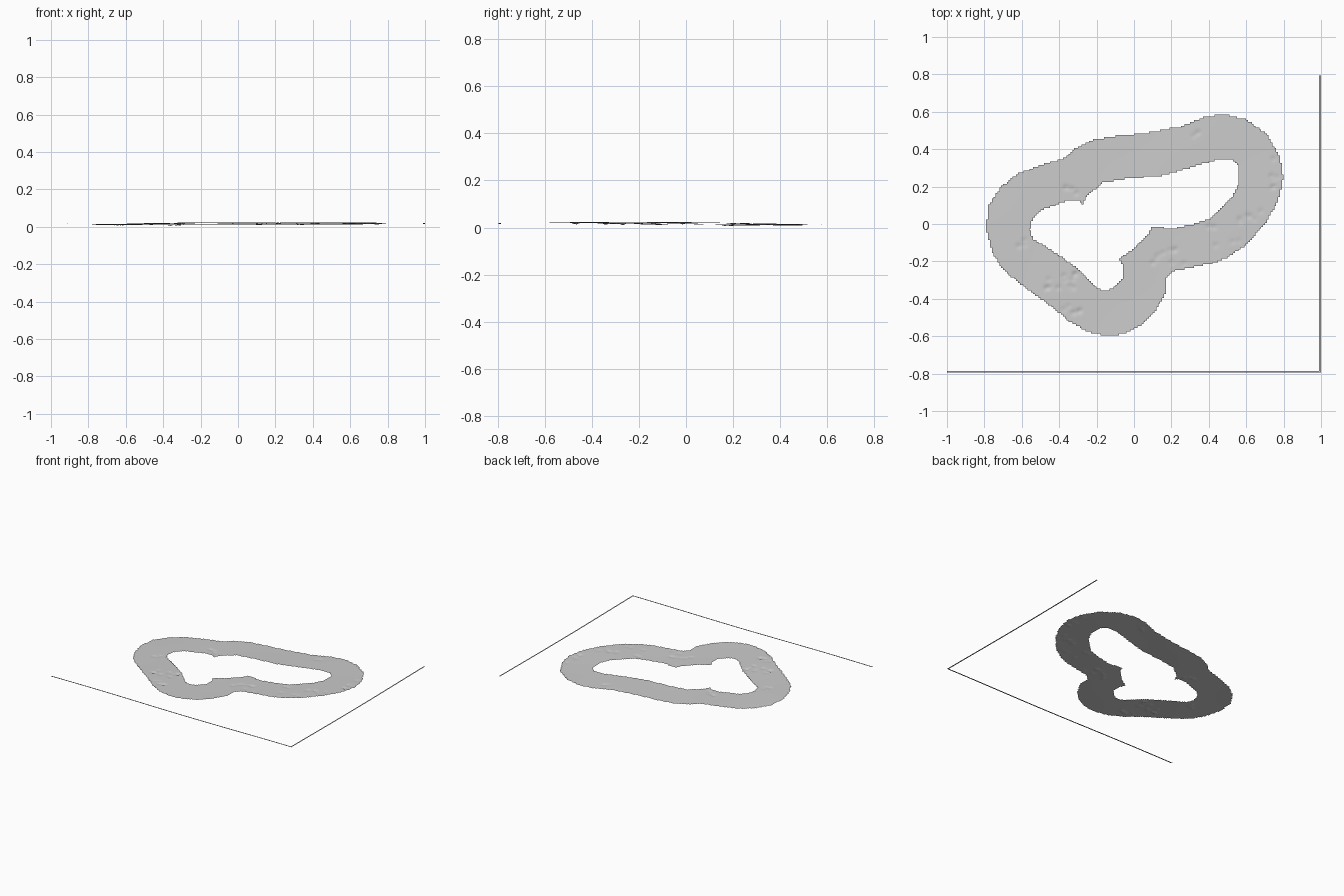
import bpy, bmesh, math, random
from mathutils import Vector

if "Cube" in bpy.data.objects:
    bpy.data.objects.remove(bpy.data.objects["Cube"])

random.seed(4)
CELL = 0.01

# outlines of the terrain loop, seen from above
outer = [(-.79, -.02), (-.775, .10), (-.71, .20), (-.62, .27), (-.48, .32), (-.37, .352),
         (-.32, .40), (-.22, .45), (-.10, .47), (.05, .485), (.25, .52), (.37, .57),
         (.47, .588), (.60, .56), (.71, .48), (.78, .36), (.798, .25), (.77, .12),
         (.70, 0), (.60, -.11), (.50, -.18), (.42, -.21), (.20, -.255), (.175, -.29),
         (.165, -.38), (.11, -.47), (.04, -.54), (-.06, -.588), (-.15, -.597),
         (-.25, -.575), (-.34, -.525), (-.43, -.45), (-.62, -.31), (-.70, -.245), (-.76, -.15)]
inner = [(-.555, -.03), (-.54, .03), (-.49, .075), (-.37, .12), (-.30, .125), (-.275, .105),
         (-.25, .15), (-.17, .22), (-.05, .24), (.15, .26), (.30, .30), (.46, .35),
         (.52, .35), (.56, .305), (.565, .22), (.53, .15), (.40, .025), (.32, 0),
         (.18, -.03), (.14, -.01), (.10, -.01), (.07, -.06), (0, -.13), (-.08, -.185),
         (-.06, -.22), (-.06, -.285), (-.11, -.345), (-.16, -.36), (-.21, -.335),
         (-.30, -.24), (-.44, -.14), (-.54, -.08)]

# clusters of small pits: centre x, y, spread x, y, count
clusters = [(-.40, -.30, .10, .05, 12), (-.33, -.47, .05, .05, 6), (.18, -.18, .09, .05, 9),
            (.45, -.07, .12, .06, 5), (.62, .08, .06, .08, 6), (.75, .25, .02, .10, 6),
            (-.34, .17, .03, .03, 4), (.32, .48, .03, .01, 2), (-.60, -.15, .05, .10, 3)]
pits = [(cx + random.uniform(-sx, sx), cy + random.uniform(-sy, sy), random.uniform(.003, .006))
        for cx, cy, sx, sy, n in clusters for _ in range(n)]


def inside(x, y, poly):
    hit = False
    for (x1, y1), (x2, y2) in zip(poly, poly[1:] + poly[:1]):
        if (y1 > y) != (y2 > y) and x < (x2 - x1) * (y - y1) / (y2 - y1) + x1:
            hit = not hit
    return hit


def ground(x, y):
    z = .0165 + .007 * x - .013 * y + .0015 * math.sin(9 * x + 2) * math.cos(8 * y)
    for px, py, depth in pits:
        d2 = (x - px) ** 2 + (y - py) ** 2
        if d2 < .002:
            z -= depth * math.exp(-d2 / .00012)
    return max(z, 0)


def border_height(x, y):
    return .018 + .003 * math.sin(4 * x + 1) * math.cos(3 * y)


def cell_sheet(name, cells, height):
    """Single-sided sheet made of square grid cells; y rows are offset to fit the frame."""
    bm = bmesh.new()
    verts = {}

    def vert(i, j):
        if (i, j) not in verts:
            x, y = i * CELL, j * CELL + CELL / 2
            verts[i, j] = bm.verts.new((x, y, height(x, y)))
        return verts[i, j]

    for i, j in cells:
        bm.faces.new([vert(i, j), vert(i + 1, j), vert(i + 1, j + 1), vert(i, j + 1)])
    for f in bm.faces:
        f.smooth = True
    mesh = bpy.data.meshes.new(name)
    bm.to_mesh(mesh)
    bm.free()
    ob = bpy.data.objects.new(name, mesh)
    bpy.context.collection.objects.link(ob)
    return ob


# ring of terrain
loop_cells = []
for i in range(-82, 82):
    for j in range(-62, 62):
        x, y = (i + .5) * CELL, (j + 1) * CELL
        if inside(x, y, outer) and not inside(x, y, inner):
            loop_cells.append((i, j))
cell_sheet("terrain_loop", loop_cells, ground)

# thin border strips along the front and right sides
cell_sheet("front_border", [(i, -80) for i in range(-100, 100)], border_height)
cell_sheet("right_border", [(99, j) for j in range(-79, 79)], border_height)
